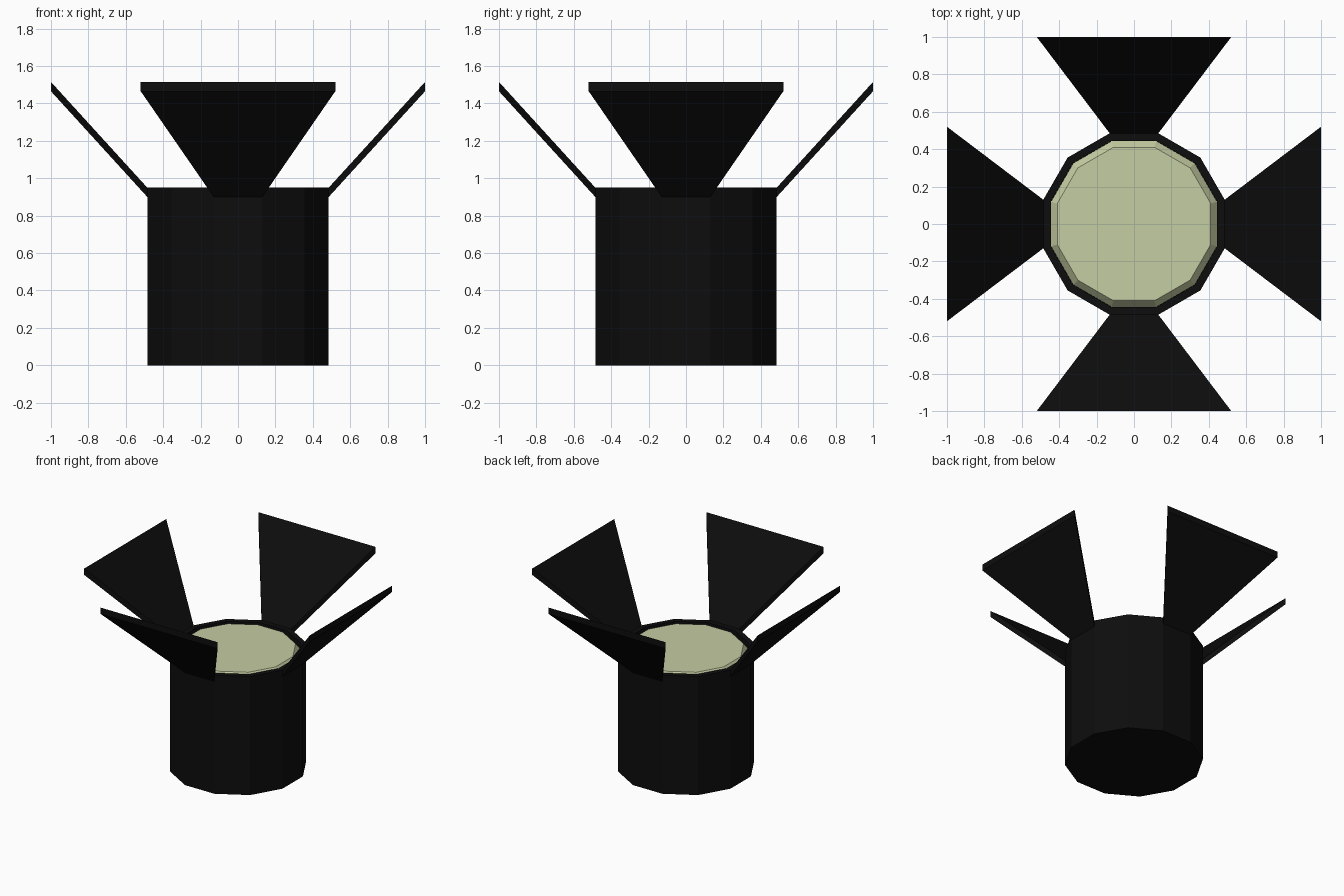
import bpy, bmesh
from math import cos, sin, pi, radians
from mathutils import Matrix

if "Cube" in bpy.data.objects:
    bpy.data.objects.remove(bpy.data.objects["Cube"])

SIDES = 12
TOP = 0.95


def material(name, color):
    m = bpy.data.materials.new(name)
    m.diffuse_color = (*color, 1)
    m.use_nodes = True
    m.node_tree.nodes["Principled BSDF"].inputs["Base Color"].default_value = m.diffuse_color
    return m


def finish(name, bm, mat):
    bmesh.ops.recalc_face_normals(bm, faces=bm.faces)
    me = bpy.data.meshes.new(name)
    bm.to_mesh(me)
    bm.free()
    me.materials.append(mat)
    ob = bpy.data.objects.new(name, me)
    bpy.context.collection.objects.link(ob)
    return ob


def lathe(name, profile, mat):
    """Capped 12-sided turning; profile radii are measured to the flats."""
    bm = bmesh.new()
    rings = []
    for r, z in profile:
        r /= cos(pi / SIDES)
        angles = [(i + 0.5) * 2 * pi / SIDES for i in range(SIDES)]
        rings.append([bm.verts.new((r * cos(a), r * sin(a), z)) for a in angles])
    for lo, hi in zip(rings, rings[1:]):
        for i in range(SIDES):
            j = (i + 1) % SIDES
            bm.faces.new((lo[i], lo[j], hi[j], hi[i]))
    bm.faces.new(rings[0][::-1])
    bm.faces.new(rings[-1])
    return finish(name, bm, mat)


black = material("black_metal", (0.004, 0.004, 0.004))
glow = material("pale_lens", (0.56, 0.61, 0.36))

# Lamp housing: closed can with a thin rim and shallow recess
lathe("housing", [(0.485, 0), (0.485, TOP), (0.445, TOP), (0.445, TOP - 0.06)], black)

# Lens with bevelled edge, seated in the recess
lathe("lens", [(0.444, TOP - 0.055), (0.444, TOP - 0.045), (0.41, TOP - 0.002)], glow)

# Four flaring flaps around the rim
for k, side in enumerate(("right", "back", "left", "front")):
    bm = bmesh.new()
    outline = [(0.485, -0.13, 0.9), (1.0, -0.52, 1.465), (1.0, 0.52, 1.465), (0.485, 0.13, 0.9)]
    face = bm.faces.new([bm.verts.new(p) for p in outline])
    ext = bmesh.ops.extrude_face_region(bm, geom=[face], use_keep_orig=True)
    top = [v for v in ext["geom"] if isinstance(v, bmesh.types.BMVert)]
    bmesh.ops.translate(bm, verts=top, vec=(0, 0, 0.05))
    bm.transform(Matrix.Rotation(radians(90 * k), 4, "Z"))
    finish("flap_" + side, bm, black)
